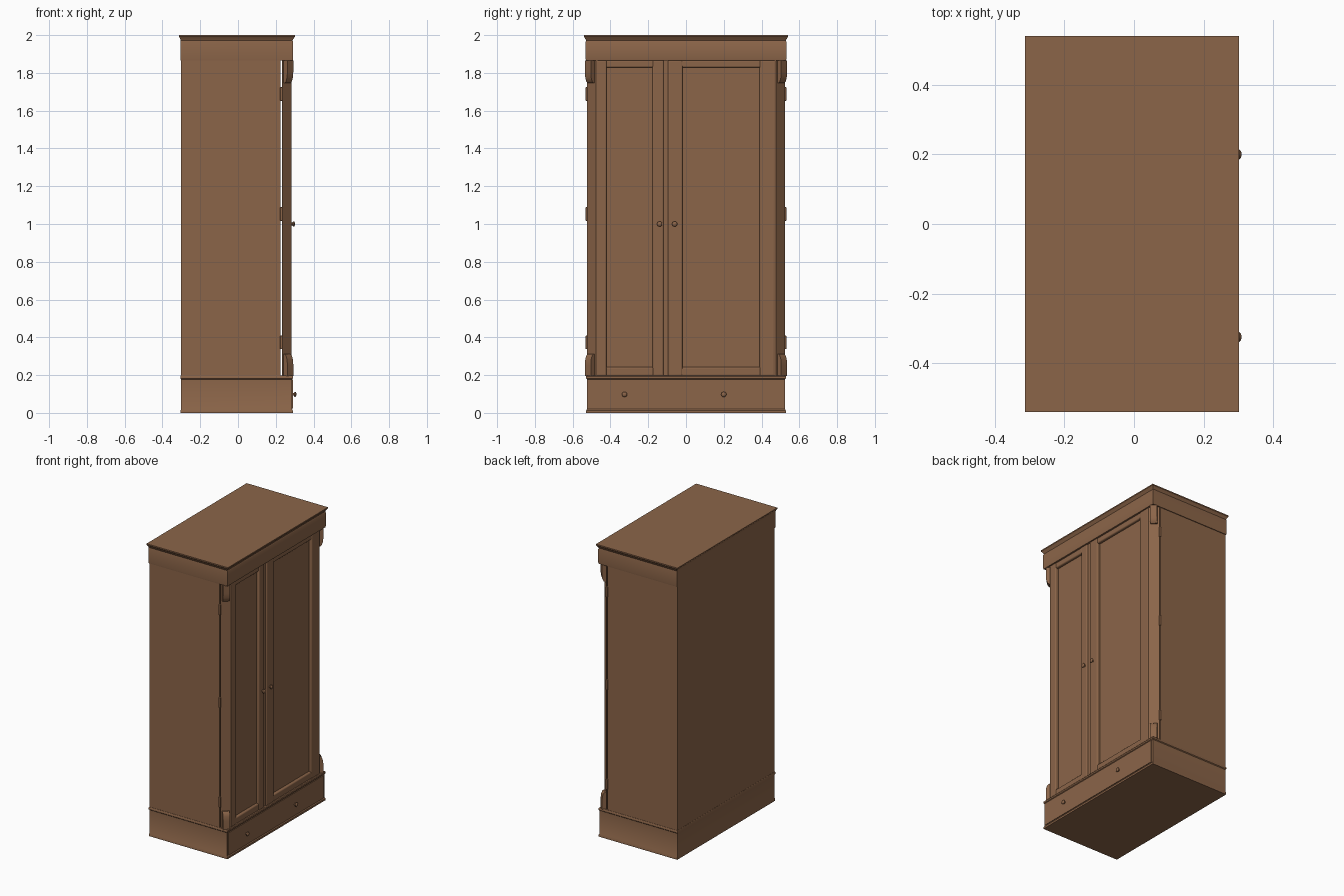
import bpy, bmesh, math
from mathutils import Vector, Matrix

if "Cube" in bpy.data.objects:
    bpy.data.objects.remove(bpy.data.objects["Cube"])

wood = bpy.data.materials.new("brown_wood")
wood.diffuse_color = (0.26, 0.13, 0.066, 1)
wood.use_nodes = True
wood.node_tree.nodes["Principled BSDF"].inputs["Base Color"].default_value = wood.diffuse_color


def finish(name, bm, bevel=0.0):
    bmesh.ops.recalc_face_normals(bm, faces=bm.faces)
    me = bpy.data.meshes.new(name)
    bm.to_mesh(me)
    bm.free()
    ob = bpy.data.objects.new(name, me)
    bpy.context.collection.objects.link(ob)
    me.materials.append(wood)
    if bevel:
        m = ob.modifiers.new("bevel", 'BEVEL')
        m.width, m.segments = bevel, 3
    bpy.ops.object.select_all(action='DESELECT')
    ob.select_set(True)
    bpy.context.view_layer.objects.active = ob
    bpy.ops.object.shade_smooth_by_angle(angle=math.radians(35))
    return ob


def box(name, x, y, z, bevel=0.0):
    bm = bmesh.new()
    bmesh.ops.create_cube(bm, size=1)
    for v in bm.verts:
        v.co = Vector([(r[0] + r[1]) / 2 + c * (r[1] - r[0]) for c, r in zip(v.co, (x, y, z))])
    return finish(name, bm, bevel)


def prism(name, pts, direction):
    """Extrude a closed loop of 3D points along a direction."""
    bm = bmesh.new()
    f = bm.faces.new([bm.verts.new(p) for p in pts])
    ret = bmesh.ops.extrude_face_region(bm, geom=[f])
    bmesh.ops.translate(bm, vec=direction, verts=[v for v in ret['geom'] if isinstance(v, bmesh.types.BMVert)])
    return finish(name, bm)


def moulding(name, levels):
    """Stack of rectangles: (z, back x, front x, half width)."""
    bm = bmesh.new()
    rings = [[bm.verts.new(p) for p in ((b, -w, z), (f, -w, z), (f, w, z), (b, w, z))]
             for z, b, f, w in levels]
    for a, c in zip(rings, rings[1:]):
        for i in range(4):
            j = (i + 1) % 4
            bm.faces.new((a[i], a[j], c[j], c[i]))
    bm.faces.new(rings[0])
    bm.faces.new(rings[-1])
    return finish(name, bm)


def knob(name, x, y, z, length, r=0.014):
    profile = [(0, .6), (.35, .45), (.5, .9), (.7, 1), (.9, .75), (1, .3)]
    bm = bmesh.new()
    n = 16
    rings = [[bm.verts.new((x + t * length, y + r * s * math.cos(2 * math.pi * i / n),
                            z + r * s * math.sin(2 * math.pi * i / n))) for i in range(n)]
             for t, s in profile]
    for a, c in zip(rings, rings[1:]):
        for i in range(n):
            j = (i + 1) % n
            bm.faces.new((a[i], a[j], c[j], c[i]))
    bm.faces.new(rings[0])
    bm.faces.new(rings[-1])
    return finish(name, bm)


# plinth with thin mouldings, and the drawer front
moulding("plinth", [(0, -.304, .291, .529), (.012, -.304, .291, .529), (.02, -.302, .285, .525),
                    (.178, -.302, .285, .525), (.183, -.305, .291, .53), (.193, -.305, .291, .53),
                    (.198, -.303, .287, .527)])
box("drawer_front", (.28, .29), (-.515, .51), (.022, .176))
for i, y in enumerate((-.325, .2)):
    knob("drawer_knob_%d" % i, .288, y, .098, .021)

# main carcass
box("carcass", (-.302, .226), (-.525, .525), (.19, 1.87))

# frieze and flared cornice
moulding("cornice", [(1.865, -.304, .29, .53), (1.873, -.305, .292, .531), (1.965, -.305, .292, .531),
                     (1.972, -.304, .288, .529), (1.98, -.306, .293, .533), (1.988, -.31, .299, .538),
                     (1.992, -.313, .302, .541), (2.0, -.313, .302, .541)])

# door panels and frames
Z0, Z1 = .195, 1.868
box("door_panels", (.233, .262), (-.476, .47), (Z0, Z1))
stiles = [(-.478, -.42), (-.177, -.118), (-.095, -.018), (.39, .472)]
for i, y in enumerate(stiles):
    box("door_stile_%d" % i, (.25, .283), y, (Z0, Z1), .008)
box("centre_strip", (.25, .275), (-.12, -.093), (Z0, Z1))
for i, y in enumerate(((-.43, -.17), (-.03, .40))):
    box("top_rail_%d" % i, (.25, .28), y, (1.828, Z1), .008)
    box("bottom_rail_%d" % i, (.25, .28), y, (Z0, .242), .008)
for i, y in enumerate((-.14, -.06)):
    knob("door_knob_%d" % i, .281, y, 1.0, .021)

# canted corner posts, scrolled corbels and hinges, both sides
for s, side in ((-1, "left"), (1, "right")):
    prism("corner_post_" + side,
          [(.233, s * .524, Z0), (.282, s * .476, Z0), (.282, s * .468, Z0), (.233, s * .468, Z0)],
          (0, 0, Z1 - Z0))
    out = Vector((1, s, 0)).normalized()
    along = Vector((1, -s, 0)).normalized()
    mid = Vector((.2575, s * .5, 0))
    for label, zs, d, h in (("upper", 1.866, -1, .12), ("lower", .196, 1, .115)):
        prof = [(-.005, 0), (.028, 0), (.028, .5), (.025, .75), (.018, .92), (.008, 1), (-.005, 1)]
        pts = [mid + out * o - along * .022 + Vector((0, 0, zs + d * h * t)) for o, t in prof]
        prism("corbel_%s_%s" % (label, side), pts, along * .044)
    for i, z in enumerate((.337, 1.017, 1.652)):
        y = sorted((s * .515, s * .532))
        box("hinge_%s_%d" % (side, i), (.223, .236), y, (z, z + .072), .003)
